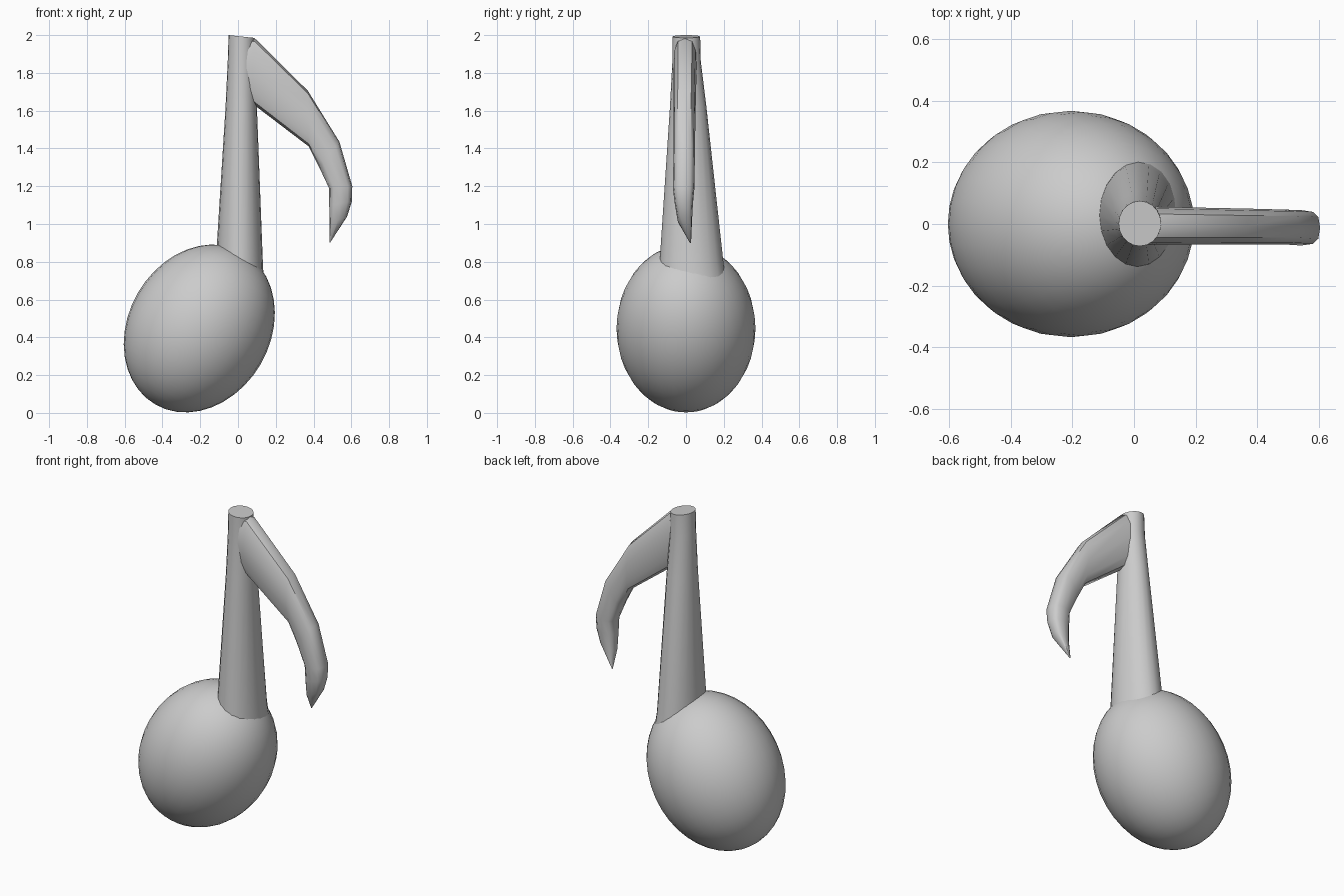
import bpy, bmesh
from math import sin, cos, pi, radians, copysign

if "Cube" in bpy.data.objects:
    bpy.data.objects.remove(bpy.data.objects["Cube"])


def loft(name, rings, angle):
    # skin a list of equal-length point rings and cap both ends
    bm = bmesh.new()
    loops = [[bm.verts.new(p) for p in ring] for ring in rings]
    n = len(loops[0])
    for a, b in zip(loops, loops[1:]):
        for i in range(n):
            j = (i + 1) % n
            bm.faces.new((a[i], a[j], b[j], b[i]))
    bm.faces.new(loops[0])
    bm.faces.new(loops[-1])
    bmesh.ops.recalc_face_normals(bm, faces=bm.faces)
    mesh = bpy.data.meshes.new(name)
    bm.to_mesh(mesh)
    bm.free()
    ob = bpy.data.objects.new(name, mesh)
    bpy.context.collection.objects.link(ob)
    bpy.ops.object.select_all(action='DESELECT')
    ob.select_set(True)
    bpy.context.view_layer.objects.active = ob
    bpy.ops.object.shade_smooth_by_angle(angle=radians(angle))
    return ob


# note head: tilted ellipsoid
bpy.ops.mesh.primitive_uv_sphere_add(segments=32, ring_count=20, radius=1,
                                     location=(-0.205, 0, 0.447),
                                     rotation=(0, radians(30), 0))
head = bpy.context.object
head.name = "note_head"
head.scale = (0.376, 0.368, 0.465)
bpy.ops.object.shade_smooth()

# stem: tapering tube, (x min, x max, y min, y max, z at x min, z at x max)
stem_rings = []
for x0, x1, y0, y1, z0, z1 in [
        (-0.115, 0.145, -0.145, 0.205, 0.78, 0.68),
        (-0.112, 0.133, -0.138, 0.195, 0.89, 0.76),
        (-0.066, 0.100, -0.085, 0.108, 1.62, 1.62),
        (-0.054, 0.090, -0.072, 0.078, 1.87, 1.86),
        (-0.050, 0.088, -0.072, 0.075, 2.00, 1.985)]:
    ring = []
    for i in range(20):
        c, s = cos(2 * pi * i / 20), sin(2 * pi * i / 20)
        t = (c + 1) / 2
        ring.append((x0 + (x1 - x0) * t, (y0 + y1) / 2 + (y1 - y0) / 2 * s,
                     z0 + (z1 - z0) * t))
    stem_rings.append(ring)
loft("stem", stem_rings, 40)

# flag: rounded section swept along outer and inner edges
# (outer x, outer z, inner x, inner z, y min, y max)
flag_rings = []
for ox, oz, ix, iz, y0, y1 in [
        (0.03, 1.985, 0.03, 1.68, -0.068, 0.06),
        (0.09, 1.982, 0.07, 1.642, -0.067, 0.056),
        (0.37, 1.705, 0.375, 1.41, -0.066, 0.05),
        (0.537, 1.435, 0.43, 1.30, -0.066, 0.047),
        (0.605, 1.20, 0.482, 1.19, -0.07, 0.045),
        (0.603, 1.12, 0.483, 1.10, -0.06, 0.037),
        (0.578, 1.04, 0.484, 1.00, -0.045, 0.032),
        (0.488, 0.902, 0.484, 0.90, 0.02, 0.027)]:
    ring = []
    for i in range(12):
        a = 2 * pi * i / 12
        u, v = (copysign(abs(f) ** 0.7, f) for f in (cos(a), sin(a)))
        t = (u + 1) / 2
        ring.append((ix + (ox - ix) * t, (y0 + y1) / 2 + (y1 - y0) / 2 * v,
                     iz + (oz - iz) * t))
    flag_rings.append(ring)
loft("flag", flag_rings, 40)
